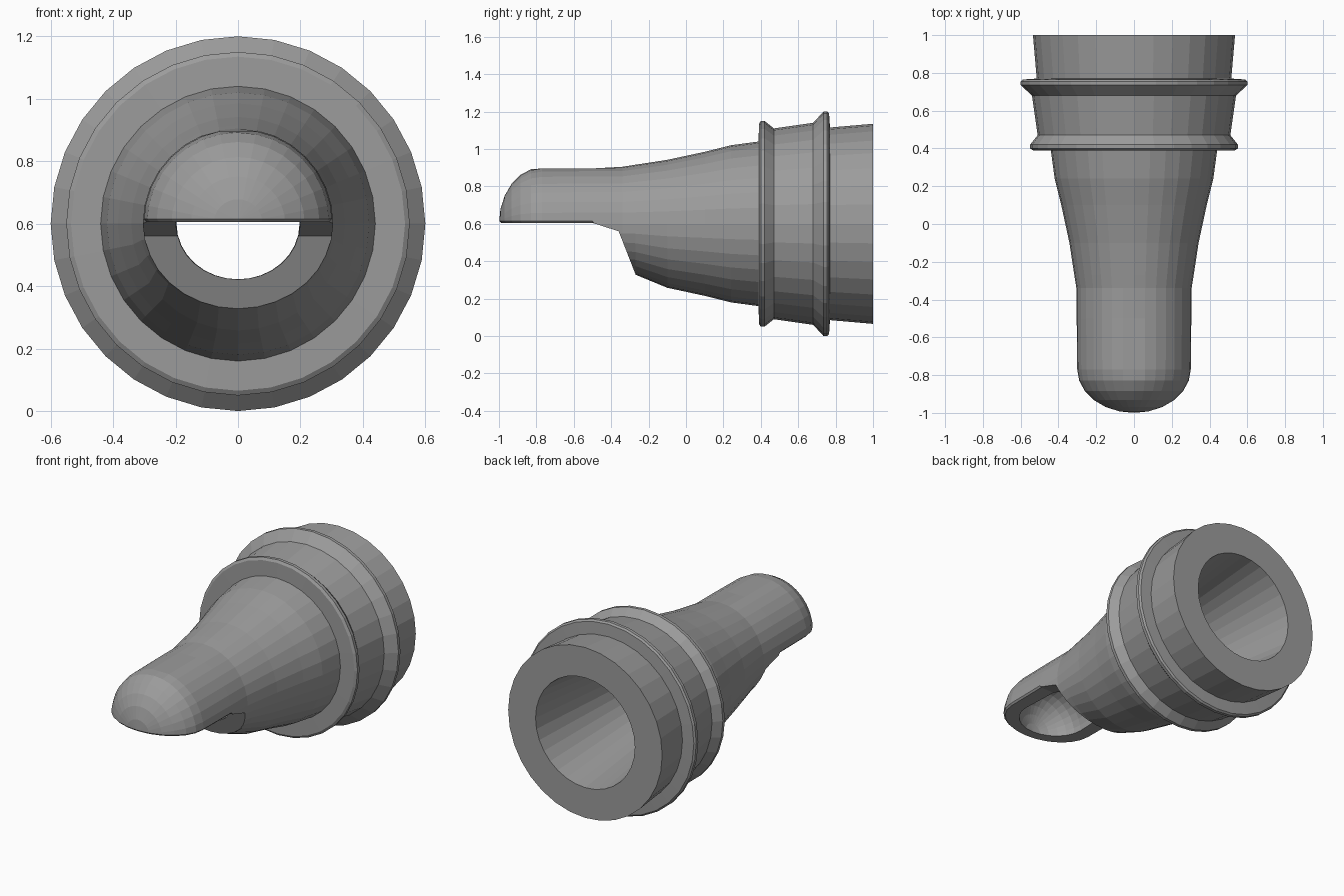
import bpy, bmesh
from math import sin, cos, pi, radians

if "Cube" in bpy.data.objects:
    bpy.data.objects.remove(bpy.data.objects["Cube"])

SIDES = 32
AXIS_Z = 0.6


def make_object(name, bm):
    bmesh.ops.recalc_face_normals(bm, faces=bm.faces)
    mesh = bpy.data.meshes.new(name)
    bm.to_mesh(mesh)
    bm.free()
    obj = bpy.data.objects.new(name, mesh)
    bpy.context.collection.objects.link(obj)
    return obj


def loft(name, rings, tip_y, top_limit=9):
    """Rings of (y, radius, lower radius) along y, closed by a pole at tip_y."""
    bm = bmesh.new()
    loops = []
    for y, r, low in rings:
        loop = []
        for i in range(SIDES):
            a = 2 * pi * i / SIDES
            h = cos(a) * (r if cos(a) > 0 else low)
            if y < -0.35:
                h = min(h, top_limit)
            loop.append(bm.verts.new((r * sin(a), y, AXIS_Z + h)))
        loops.append(loop)
    for a, b in zip(loops, loops[1:]):
        for i in range(SIDES):
            j = (i + 1) % SIDES
            bm.faces.new((a[i], a[j], b[j], b[i]))
    pole = bm.verts.new((0, tip_y, AXIS_Z))
    for i in range(SIDES):
        bm.faces.new((loops[-1][i], loops[-1][(i + 1) % SIDES], pole))
    bm.faces.new(loops[0])
    return make_object(name, bm)


def dome(y0, depth, radius, steps=6):
    out = []
    for k in range(steps):
        t = radians(90) * k / steps
        r = radius * cos(t)
        out.append((y0 - depth * sin(t), r, r))
    return out


def cut(target, cutter):
    cutter.hide_render = True
    mod = target.modifiers.new("cut", 'BOOLEAN')
    mod.operation = 'DIFFERENCE'
    mod.solver = 'EXACT'
    mod.object = cutter
    bpy.context.view_layer.objects.active = target
    bpy.ops.object.modifier_apply(modifier=mod.name)
    bpy.data.objects.remove(cutter)


# Outer body: rear collar, wide flange, small ring, tapering neck, rounded beak
collar = [(1.0, .535), (.77, .515), (.765, .59), (.755, .6), (.735, .6),
          (.68, .54), (.47, .51), (.445, .53), (.42, .55), (.40, .55),
          (.39, .535), (.388, .44), (.24, .42), (.1, .385), (-.1, .342)]
rings = [(y, r, r) for y, r in collar]
rings += [(-.27, .316, .272), (-.34, .305, .26), (-.5, .305, .26)]
rings += dome(-.77, .23, .302)
nozzle = loft("nozzle_body", rings, -1.0, top_limit=.296)

# Tapered bore running into the hollow of the beak
bore = [(1.1, .355, .355), (1.0, .345, .345), (-.3, .197, .178), (-.5, .2, .2)]
bore += dome(-.74, .19, .21)
cut(nozzle, loft("bore_cutter", bore, -.93))

# Underside opening: flat beak rim stepping down to the slanted mouth
bm = bmesh.new()
outline = [(-1.2, .605), (-.5, .605), (-.36, .56), (-.27, .33),
           (-.18, .1), (-.18, -.2), (-1.2, -.2)]
left, right = [[bm.verts.new((x, y, z)) for y, z in outline] for x in (-.8, .8)]
bm.faces.new(left)
bm.faces.new(right)
for i in range(len(outline)):
    j = (i + 1) % len(outline)
    bm.faces.new((left[i], left[j], right[j], right[i]))
cut(nozzle, make_object("mouth_cutter", bm))

# Small chamfer around the outer edge of the beak rim
bm = bmesh.new()
bm.from_mesh(nozzle.data)


def on_rim(v):
    x, y, z = v.co
    on_edge = (x / .302) ** 2 + (max(0, -.77 - y) / .23) ** 2 > .93
    return abs(z - .605) < .002 and y < -.49 and on_edge


rim = [e for e in bm.edges if on_rim(e.verts[0]) and on_rim(e.verts[1])]
bmesh.ops.bevel(bm, geom=rim, offset=.022, segments=1, affect='EDGES',
                clamp_overlap=True)
bm.to_mesh(nozzle.data)
bm.free()

# Dark grey finish
grey = bpy.data.materials.new("dark_grey")
grey.diffuse_color = (.33, .33, .33, 1)
grey.use_nodes = True
grey.node_tree.nodes["Principled BSDF"].inputs["Base Color"].default_value = grey.diffuse_color
nozzle.data.materials.clear()
nozzle.data.materials.append(grey)
for p in nozzle.data.polygons:
    p.material_index = 0
